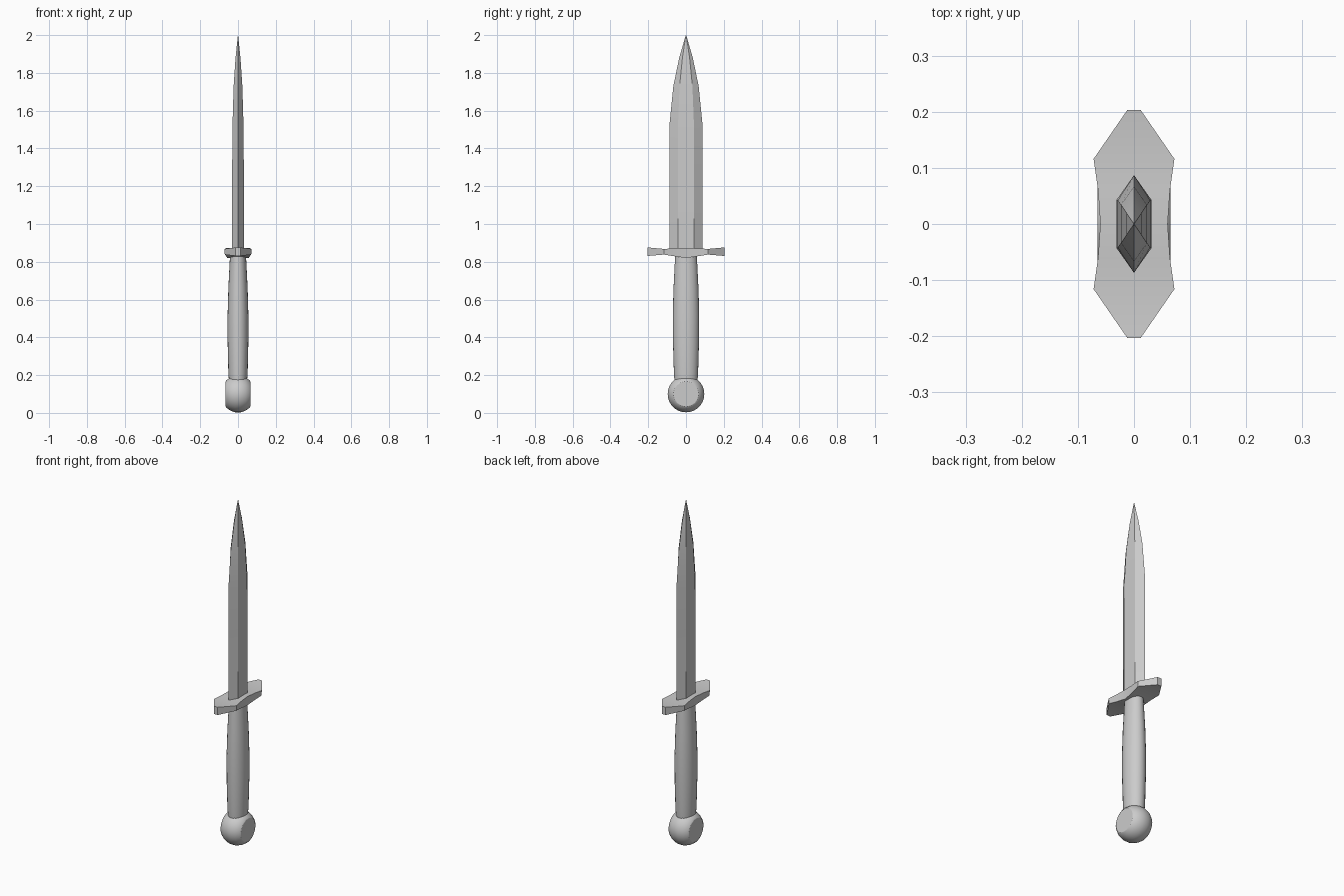
import bpy
from math import cos, sin, tau, radians

if "Cube" in bpy.data.objects:
    bpy.data.objects.remove(bpy.data.objects["Cube"])


def loft(name, rings, angle=30):
    """Bridge equal-size rings of points, cap both ends, smooth by angle."""
    n = len(rings[0])
    verts = [p for ring in rings for p in ring]
    faces = [(k * n + i, k * n + (i + 1) % n, (k + 1) * n + (i + 1) % n, (k + 1) * n + i)
             for k in range(len(rings) - 1) for i in range(n)]
    faces += [tuple(reversed(range(n))), tuple(range(len(verts) - n, len(verts)))]
    mesh = bpy.data.meshes.new(name)
    mesh.from_pydata(verts, [], faces)
    obj = bpy.data.objects.new(name, mesh)
    bpy.context.collection.objects.link(obj)
    bpy.ops.object.select_all(action='DESELECT')
    obj.select_set(True)
    bpy.context.view_layer.objects.active = obj
    bpy.ops.object.mode_set(mode='EDIT')
    bpy.ops.mesh.select_all(action='SELECT')
    bpy.ops.mesh.remove_doubles(threshold=0.00001)
    bpy.ops.mesh.normals_make_consistent(inside=False)
    bpy.ops.object.mode_set(mode='OBJECT')
    bpy.ops.object.shade_smooth_by_angle(angle=radians(angle))
    return obj


# Blade: six-sided section (thickness, ridge offset, edge half width, height)
def blade_ring(x, r, e, z):
    return [(0, e, z), (-x, r, z), (-x, -r, z), (0, -e, z), (x, -r, z), (x, r, z)]


loft("blade", [blade_ring(*s) for s in (
    (.031, .043, .087, .85), (.031, .043, .087, 1.27), (.029, .042, .087, 1.53),
    (.023, .034, .067, 1.73), (.013, .019, .036, 1.88), (.0005, .0007, .001, 2.0))], 20)

# Guard: swept along y (y, half width top, half width bottom, bottom z, top z)
half = [(.203, .012, .012, .831, .876), (.116, .072, .070, .838, .868),
        (.06, .064, .062, .829, .871), (0, .060, .057, .820, .873)]
stations = half + [(-y, *rest) for y, *rest in reversed(half[:-1])]
loft("guard", [[(-t, y, z1), (t, y, z1), (b, y, z0), (-b, y, z0)]
               for y, t, b, z0, z1 in stations], 20)

# Grip: oval sections (half x, half y, z)
loft("grip", [[(a * cos(tau * i / 24), b * sin(tau * i / 24), z) for i in range(24)]
              for a, b, z in ((.047, .060, .16), (.051, .064, .21), (.055, .069, .38),
                              (.055, .070, .52), (.051, .066, .66), (.045, .060, .78),
                              (.042, .057, .84))], 40)

# Pommel: faceted disc turned about the x axis (x, radius)
side = [(.065, .066), (.060, .074), (.040, .088), (.015, .097)]
profile = side + [(-x, r) for x, r in reversed(side)]
loft("pommel", [[(x, r * cos(tau * i / 32), .1 + r * sin(tau * i / 32)) for i in range(32)]
                for x, r in profile], 30)
